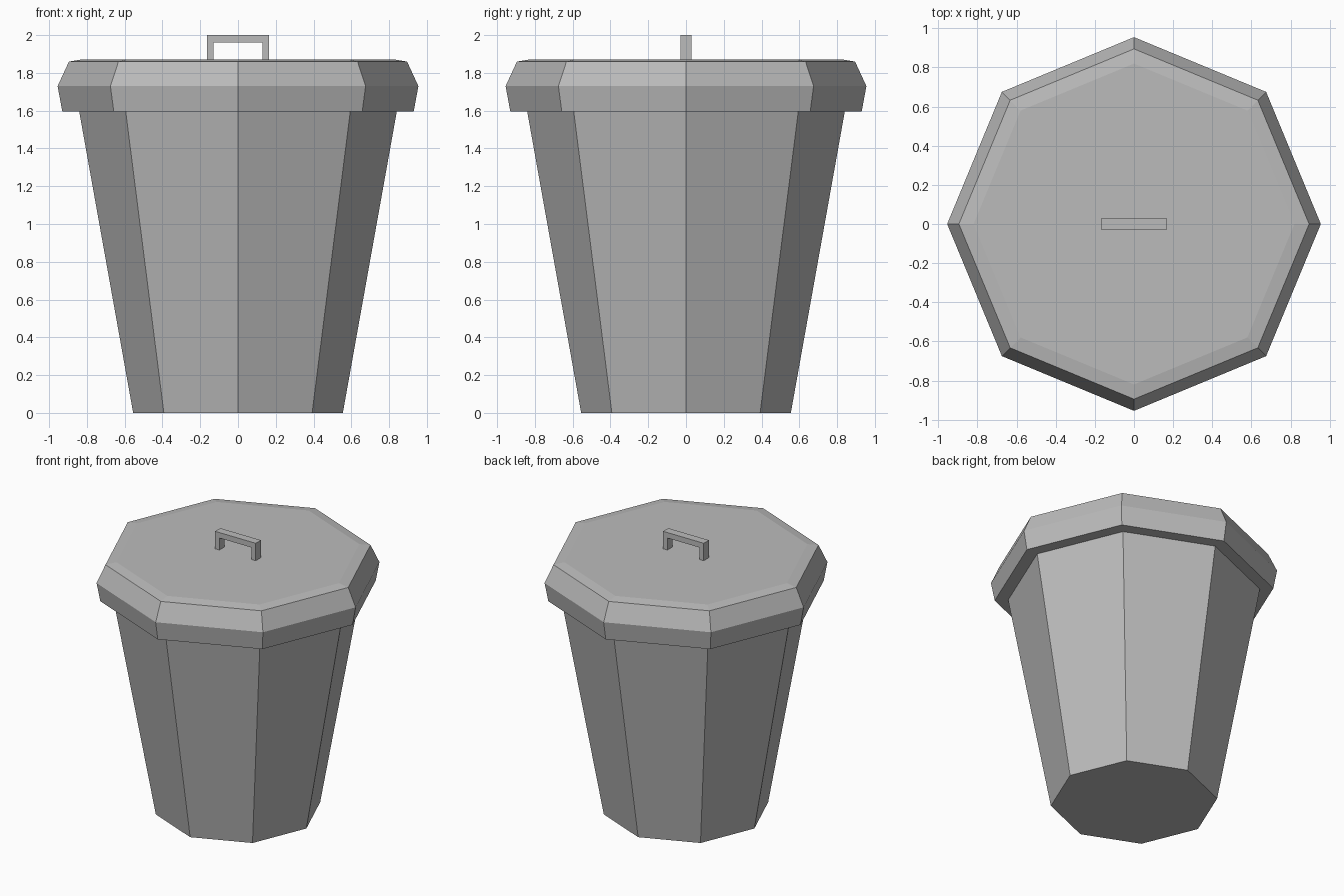
import bpy
import bmesh
from math import cos, sin, pi

cube = bpy.data.objects.get("Cube")
if cube:
    bpy.data.objects.remove(cube, do_unlink=True)

SIDES = 8

# Single painted metal colour
metal = bpy.data.materials.new("grey_metal")
metal.use_nodes = True
GREY = (0.5, 0.5, 0.5, 1)
metal.diffuse_color = GREY
metal.node_tree.nodes["Principled BSDF"].inputs["Base Color"].default_value = GREY


def add_object(name, bm):
    bmesh.ops.recalc_face_normals(bm, faces=bm.faces)
    mesh = bpy.data.meshes.new(name)
    bm.to_mesh(mesh)
    bm.free()
    mesh.materials.append(metal)
    obj = bpy.data.objects.new(name, mesh)
    bpy.context.collection.objects.link(obj)
    return obj


def lathe(name, profile):
    """Closed octagonal solid from (radius, height) rings."""
    bm = bmesh.new()
    rings = [[bm.verts.new((r * cos(2 * pi * i / SIDES), r * sin(2 * pi * i / SIDES), z))
              for i in range(SIDES)] for r, z in profile]
    for low, high in zip(rings, rings[1:]):
        for i in range(SIDES):
            j = (i + 1) % SIDES
            bm.faces.new((low[i], low[j], high[j], high[i]))
    bm.faces.new(rings[0])
    bm.faces.new(rings[-1])
    return add_object(name, bm)


def extrude_outline(name, outline, depth):
    """Solid from an x-z outline, centred on y = 0."""
    bm = bmesh.new()
    face = bm.faces.new([bm.verts.new((x, -depth / 2, z)) for x, z in outline])
    result = bmesh.ops.extrude_face_region(bm, geom=[face], use_keep_orig=True)
    moved = [v for v in result["geom"] if isinstance(v, bmesh.types.BMVert)]
    bmesh.ops.translate(bm, verts=moved, vec=(0, depth, 0))
    return add_object(name, bm)


# Tapered bin body, reaching up inside the lid
lathe("bin_body", [(0.555, 0), (0.845, 1.62)])

# Overhanging lid with bevelled rim and faintly raised top
lathe("lid", [(0.93, 1.595), (0.955, 1.73), (0.895, 1.86), (0.82, 1.872)])

# Square arch handle
half = [(0.165, 1.865), (0.165, 2.0)]
inner = [(0.13, 1.96), (0.13, 1.865)]
mirror = [(-x, z) for x, z in half[::-1]]
inner_mirror = [(-x, z) for x, z in inner[::-1]]
extrude_outline("lid_handle", half + mirror + inner_mirror + inner, 0.06)
